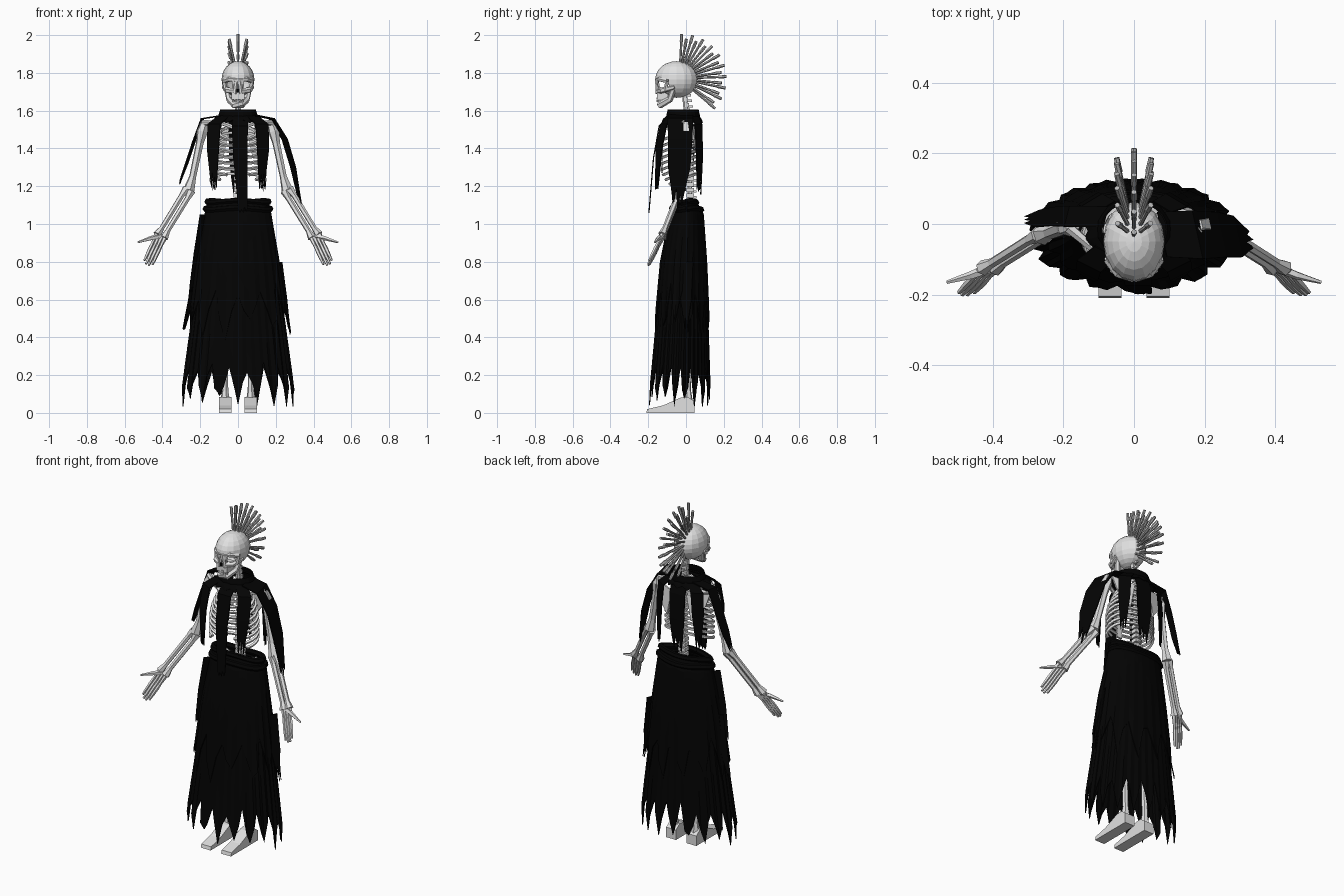
import bpy, bmesh, math, random
from mathutils import Vector

random.seed(7)
cube = bpy.data.objects.get("Cube")
if cube:
    bpy.data.objects.remove(cube, do_unlink=True)


def material(name, rgb):
    m = bpy.data.materials.new(name)
    m.use_nodes = True
    m.diffuse_color = (*rgb, 1)
    m.node_tree.nodes["Principled BSDF"].inputs["Base Color"].default_value = (*rgb, 1)
    return m


BONE = material("bone", (0.75, 0.75, 0.75))
METAL = material("dull metal", (0.47, 0.47, 0.47))
CLOTH = material("black cloth", (0.001, 0.001, 0.001))


def finish(bm, name, mat, thickness=0):
    bmesh.ops.recalc_face_normals(bm, faces=bm.faces)
    mesh = bpy.data.meshes.new(name)
    bm.to_mesh(mesh)
    bm.free()
    mesh.materials.append(mat)
    ob = bpy.data.objects.new(name, mesh)
    bpy.context.collection.objects.link(ob)
    if thickness:
        s = ob.modifiers.new("thickness", "SOLIDIFY")
        s.thickness = thickness


def skin(bm, rows, closed):
    """Join successive rows of vertices with quads."""
    n = len(rows[0])
    for a, b in zip(rows, rows[1:]):
        for i in range(n if closed else n - 1):
            j = (i + 1) % n
            bm.faces.new((a[i], a[j], b[j], b[i]))


def tube(bm, pts, radii, sides=6):
    """Sweep a capped polygon along points with one radius per point."""
    pts = [Vector(p) for p in pts]
    if not isinstance(radii, (list, tuple)):
        radii = [radii] * len(pts)
    u, rows = None, []
    for i, p in enumerate(pts):
        d = (pts[min(i + 1, len(pts) - 1)] - pts[max(i - 1, 0)]).normalized()
        u = d.orthogonal() if u is None else u - d * u.dot(d)
        u.normalize()
        v = d.cross(u)
        rows.append([bm.verts.new(p + radii[i] * (u * math.cos(a) + v * math.sin(a)))
                     for a in (2 * math.pi * k / sides for k in range(sides))])
    skin(bm, rows, True)
    bm.faces.new(rows[0])
    bm.faces.new(rows[-1])


def box(bm, center, size):
    r = bmesh.ops.create_cube(bm, size=1)
    for v in r["verts"]:
        v.co = Vector(center) + Vector(a * b for a, b in zip(v.co, size))


def cloth(name, profile, columns, bottom, pleat):
    """Elliptical hanging cloth; profile rows are z, x radius, y radius, y centre."""
    def radii(z):
        for a, b in zip(profile, profile[1:]):
            if z >= b[0] or b is profile[-1]:
                t = (a[0] - z) / (a[0] - b[0])
                return [p + (q - p) * t for p, q in zip(a[1:], b[1:])]
    bm = bmesh.new()
    top = profile[0][0]
    ends = [bottom(k) for k in range(columns)]
    rows = []
    for r in range(11):
        row = []
        for k in range(columns):
            z = top + (ends[k] - top) * (r / 10) ** 1.3
            rx, ry, cy = radii(z)
            f = 1 + pleat * (r / 10) * (1 if k % 2 else -1)
            a = 2 * math.pi * k / columns
            row.append(bm.verts.new((rx * f * math.cos(a), cy + ry * f * math.sin(a), z)))
        rows.append(row)
    skin(bm, rows, True)
    finish(bm, name, CLOTH, 0.005)


def ribbon(name, path, widths, side, fray=0.06):
    """Torn strip of cloth with a frayed end."""
    bm = bmesh.new()
    pts = [Vector(p) for p in path]
    side = Vector(side).normalized()
    down = (pts[-1] - pts[-2]).normalized()
    rows = []
    for i, p in enumerate(pts):
        row = []
        for k in range(7):
            q = p + side * widths[i] * (k / 6 - 0.5)
            if i == len(pts) - 1:
                q -= down * fray * ((1.4 if k % 2 == 0 else 0) + random.random() * 0.7)
            row.append(bm.verts.new(q))
        rows.append(row)
    skin(bm, rows, False)
    finish(bm, name, CLOTH, 0.006)


# Cranium with open eye sockets
bm = bmesh.new()
bmesh.ops.create_uvsphere(bm, u_segments=16, v_segments=12, radius=1)
for v in bm.verts:
    v.co = Vector((0, -0.05, 1.765)) + Vector((v.co.x * 0.087, v.co.y * 0.113, v.co.z * 0.097))
holes = [f for f in bm.faces if 0.02 < abs(f.calc_center_median().x) < 0.075
         and f.calc_center_median().y < -0.09 and abs(f.calc_center_median().z - 1.735) < 0.025]
bmesh.ops.delete(bm, geom=holes, context="FACES")
finish(bm, "cranium", BONE, 0.008)

# Face bones, jaw and teeth
bm = bmesh.new()
for s in (-1, 1):
    tube(bm, [(s * 0.018, -0.146, 1.703), (s * 0.055, -0.128, 1.708), (s * 0.074, -0.06, 1.725)], [0.014, 0.016, 0.012])
    tube(bm, [(0, -0.153, 1.764), (s * 0.045, -0.14, 1.767), (s * 0.074, -0.1, 1.757)], 0.013)
    tube(bm, [(s * 0.074, -0.1, 1.755), (s * 0.066, -0.11, 1.705)], 0.01)
    tube(bm, [(s * 0.008, -0.153, 1.76), (s * 0.018, -0.15, 1.69)], 0.011)
box(bm, (0, -0.11, 1.68), (0.07, 0.085, 0.04))
finish(bm, "face_bones", BONE)
bm = bmesh.new()
tube(bm, [(-0.06, -0.065, 1.72), (-0.046, -0.085, 1.66), (-0.018, -0.138, 1.63), (0.018, -0.138, 1.63),
          (0.046, -0.085, 1.66), (0.06, -0.065, 1.72)], [0.015, 0.017, 0.019, 0.019, 0.017, 0.015])
finish(bm, "jaw", BONE)
bm = bmesh.new()
for k in range(6):
    x = (k - 2.5) * 0.01
    for z in (1.664, 1.651):
        box(bm, (x, -0.153 + abs(x) * 0.5, z), (0.0085, 0.01, 0.011))
finish(bm, "teeth", BONE)
bm = bmesh.new()
box(bm, (0, -0.157, 1.705), (0.016, 0.008, 0.02))
finish(bm, "nose_hollow", CLOTH)

# Crest of metal pins in three fanned rows
bm = bmesh.new()
hub = Vector((0, -0.035, 1.77))
for lean, count, first, last, length in ((0, 10, 87, -40, 0.235), (-0.22, 9, 80, -35, 0.215), (0.22, 9, 80, -35, 0.215)):
    for k in range(count):
        a = math.radians(first + (last - first) * k / (count - 1))
        d = Vector((lean, math.cos(a), math.sin(a))).normalized()
        reach = length + 0.015 * math.cos(a)
        tube(bm, [hub + d * t for t in (0.07, reach - 0.045, reach - 0.04, reach)], [0.0065, 0.0065, 0.009, 0.008])
finish(bm, "crest_pins", METAL)

# Spine
bm = bmesh.new()
for k in range(24):
    z = 1.0 + k * 0.03
    y = 0.035 * math.sin(min(1, (1.72 - z) / 0.3) * math.pi / 2) - 0.012
    w = 0.05 - 0.001 * k
    box(bm, (0, y, z), (w, w * 0.9, 0.021))
    box(bm, (0, y + 0.02, z - 0.008), (0.01, 0.026, 0.012))
tube(bm, [(0, 0.02, 1.0), (0, 0.02, 1.4), (0, -0.01, 1.7)], 0.013)
finish(bm, "spine", BONE)

# Rib cage
bm = bmesh.new()
for k in range(9):
    z = 1.515 - k * 0.031
    w = 0.08 + 0.065 * math.sin(min(1, (k + 1) / 6) * math.pi / 2)
    sweep = 1 if k < 6 else 1 - 0.1 * (k - 5)
    for s in (-1, 1):
        arc = [math.pi * sweep * i / 8 for i in range(9)]
        tube(bm, [(s * (0.018 + (w - 0.018) * math.sin(a)), -0.035 + 0.09 * math.cos(a),
                   z - 0.035 * (1 - math.cos(a))) for a in arc], 0.009, 4)
box(bm, (0, -0.127, 1.37), (0.035, 0.012, 0.2))
finish(bm, "rib_cage", BONE)

# Shoulders, arms, hands, legs and feet
for s, label in ((1, "left"), (-1, "right")):
    def P(x, y, z):
        return Vector((s * x, y, z))
    bm = bmesh.new()
    tube(bm, [P(0.02, -0.115, 1.51), P(0.09, -0.09, 1.535), P(0.185, -0.01, 1.535)], [0.012, 0.011, 0.016])
    blade = [bm.verts.new(P(*c)) for c in ((0.05, 0.068, 1.5), (0.18, 0.03, 1.525), (0.16, 0.045, 1.45), (0.08, 0.068, 1.35))]
    bm.faces.new(blade)
    finish(bm, label + "_shoulder_bones", BONE, 0.01)
    bm = bmesh.new()
    elbow, wrist, tip = P(0.26, -0.03, 1.18), P(0.41, -0.125, 0.935), P(0.48, -0.2, 0.785)
    tube(bm, [P(0.175, -0.005, 1.535), P(0.19, -0.005, 1.49), P(0.202, -0.01, 1.43), P(0.24, -0.025, 1.25), elbow],
         [0.022, 0.031, 0.021, 0.019, 0.031])
    spread = P(0.9, 0, 0.45)
    for o in (-0.017, 0.017):
        q = spread * o
        tube(bm, [elbow + q * 0.8, elbow.lerp(wrist, 0.15) + q, elbow.lerp(wrist, 0.85) + q, wrist + q * 1.2],
             [0.024, 0.015, 0.014, 0.023])
    finish(bm, label + "_arm", BONE)
    bm = bmesh.new()
    for k in range(4):
        o = (k - 1.5) * 0.016
        end = tip + spread * o - (tip - wrist) * (0.08 if k in (0, 3) else 0)
        root = wrist + spread * o
        tube(bm, [root.lerp(end, t) for t in (0, 0.3, 0.55, 0.75, 1)], [0.012, 0.008, 0.01, 0.009, 0.006], 5)
    tube(bm, [wrist, P(0.46, -0.145, 0.925), P(0.53, -0.165, 0.903)], [0.015, 0.012, 0.005], 5)
    finish(bm, label + "_hand", BONE)
    bm = bmesh.new()
    tube(bm, [P(0.1, 0, 1.03), P(0.09, 0, 0.98), P(0.075, -0.01, 0.58), P(0.07, -0.01, 0.52)], [0.03, 0.018, 0.018, 0.032])
    tube(bm, [P(0.07, -0.01, 0.52), P(0.07, 0, 0.45), P(0.068, 0.01, 0.12), P(0.068, 0.01, 0.06)], [0.03, 0.018, 0.017, 0.027])
    tube(bm, [P(0.01, 0.03, 1.04), P(0.1, 0.02, 1.09), P(0.13, -0.01, 1.07), P(0.1, -0.03, 1.0), P(0.01, -0.05, 0.97)], 0.022)
    finish(bm, label + "_leg_and_hip", BONE)
    bm = bmesh.new()
    side = [(0.045, 0), (0.045, 0.06), (0.01, 0.085), (-0.03, 0.08), (-0.12, 0.04), (-0.205, 0.02), (-0.21, 0)]
    rows = [[bm.verts.new(P(x, y, z)) for y, z in side] for x in (0.035, 0.1)]
    skin(bm, rows, True)
    for row in rows:
        bm.faces.new(row)
    finish(bm, label + "_foot", BONE)

# Skirt in two torn layers, with a rolled waistband
tooth = (0.0, 0.55, 1.0, 0.45)
cloth("skirt", [(1.11, 0.165, 0.06, 0.003), (1.06, 0.172, 0.086, 0.003), (0.8, 0.21, 0.117, -0.013), (0.5, 0.245, 0.137, -0.02),
                (0.2, 0.285, 0.155, -0.029), (0.03, 0.305, 0.165, -0.035)], 72,
      lambda k: 0.23 - 0.18 * tooth[k % 4] + random.uniform(-0.02, 0.05), 0.02)
cloth("skirt_overlayer", [(1.08, 0.172, 0.08, 0.003), (1.05, 0.178, 0.092, 0.003), (0.8, 0.22, 0.125, -0.013), (0.4, 0.27, 0.15, -0.023)], 48,
      lambda k: 0.64 - 0.2 * tooth[k % 4] + random.uniform(-0.06, 0.06), 0.02)
bm = bmesh.new()
for z, rx, ry in ((1.118, 0.163, 0.052), (1.08, 0.172, 0.078)):
    loop = [2 * math.pi * k / 28 for k in range(29)]
    tube(bm, [(rx * math.cos(a), 0.003 + ry * math.sin(a), z + 0.005 * math.sin(3 * a)) for a in loop], 0.016)
finish(bm, "waistband", CLOTH)
X, Y = (1, 0, 0), (0, 1, 0)
ribbon("right_hip_tatter", [(-0.185, -0.02, 1.05), (-0.22, -0.03, 0.85), (-0.255, -0.03, 0.64)], [0.05, 0.04, 0.02], (1, 1, 0), 0.02)
ribbon("right_low_tatter", [(-0.22, 0, 0.8), (-0.25, 0, 0.6), (-0.29, 0, 0.44)], [0.05, 0.04, 0.02], (1, 1, 0), 0.02)
ribbon("left_low_tatter", [(0.22, 0, 0.8), (0.25, 0, 0.6), (0.28, 0, 0.41)], [0.08, 0.06, 0.03], (0.4, 1, 0))

# Collar and yoke
cloth("collar", [(1.605, 0.095, 0.082, -0.015), (1.575, 0.105, 0.09, -0.015), (1.54, 0.1, 0.085, -0.015)], 24, lambda k: 1.54, 0.02)
cloth("yoke", [(1.58, 0.095, 0.08, -0.015), (1.555, 0.13, 0.102, -0.02), (1.52, 0.155, 0.112, -0.02)], 28,
      lambda k: 1.55 - 0.015 * (k % 2), 0.02)

# Hanging strips of the torn mantle
ribbon("right_shoulder_strip", [(-0.08, 0.02, 1.578), (-0.19, 0.022, 1.56), (-0.235, 0.022, 1.44), (-0.275, 0.016, 1.32), (-0.315, 0.012, 1.21)],
       [0.06, 0.06, 0.055, 0.05, 0.03], (0.25, 1, 0), 0.03)
ribbon("left_shoulder_strip", [(0.08, -0.03, 1.58), (0.18, -0.03, 1.56), (0.25, -0.03, 1.45), (0.295, -0.035, 1.3), (0.34, -0.045, 1.07)],
       [0.13, 0.14, 0.13, 0.12, 0.07], (-0.22, 1, 0))
ribbon("centre_front_strip", [(0.01, -0.09, 1.57), (0.01, -0.145, 1.52), (0.012, -0.175, 1.35), (0.028, -0.2, 1.05)], [0.085, 0.085, 0.075, 0.05], X, 0.02)
ribbon("centre_back_strip", [(0, 0.06, 1.57), (0, 0.085, 1.5), (0, 0.09, 1.35), (0, 0.08, 1.14)], [0.1, 0.1, 0.095, 0.07], X)
for s, label in ((1, "left"), (-1, "right")):
    ribbon(label + "_front_strip", [(s * 0.08, -0.08, 1.57), (s * 0.128, -0.12, 1.53), (s * 0.134, -0.145, 1.4), (s * 0.127, -0.16, 1.15)],
           [0.07, 0.075, 0.07, 0.042], (s, 0.5, 0))
    ribbon(label + "_back_strip", [(s * 0.08, 0.05, 1.57), (s * 0.12, 0.068, 1.53), (s * 0.13, 0.073, 1.4), (s * 0.135, 0.068, 1.17)],
           [0.06, 0.07, 0.065, 0.04], (s, -0.6, 0))
